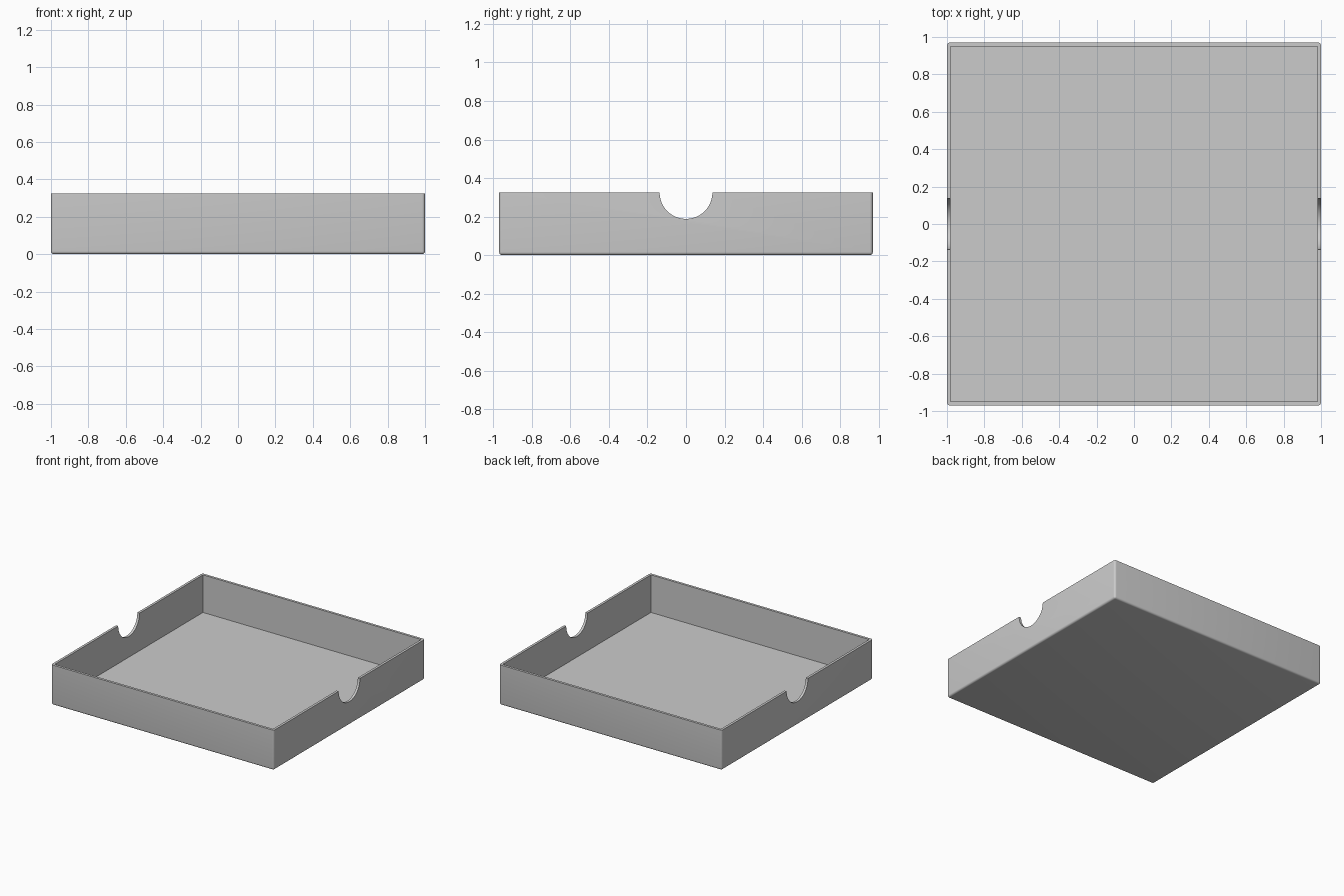
import bpy
import math

default = bpy.data.objects.get("Cube")
if default:
    bpy.data.objects.remove(default, do_unlink=True)

WIDTH, DEPTH, HEIGHT = 2.0, 1.94, 0.325
WALL, ROUND, NOTCH = 0.02, 0.016, 0.137

# Single grey material
grey = bpy.data.materials.new("light grey")
grey.use_nodes = True
colour = (0.6, 0.6, 0.6, 1)
grey.diffuse_color = colour
grey.node_tree.nodes["Principled BSDF"].inputs["Base Color"].default_value = colour


def box(name, size, z):
    bpy.ops.mesh.primitive_cube_add(size=1, location=(0, 0, z))
    ob = bpy.context.object
    ob.name = name
    ob.scale = size
    bpy.ops.object.transform_apply(location=True, scale=True)
    return ob


def cut(target, cutter):
    mod = target.modifiers.new(cutter.name, "BOOLEAN")
    mod.operation = "DIFFERENCE"
    mod.solver = "EXACT"
    mod.object = cutter
    bpy.context.view_layer.objects.active = target
    bpy.ops.object.modifier_apply(modifier=mod.name)
    bpy.data.objects.remove(cutter, do_unlink=True)


# Solid tray body, taller than needed so the top trim leaves a sharp rim
tray = box("tray", (WIDTH, DEPTH, HEIGHT * 2), HEIGHT)
tray.data.materials.append(grey)
bevel = tray.modifiers.new("rounded edges", "BEVEL")
bevel.width = ROUND
bevel.segments = 5
bpy.ops.object.modifier_apply(modifier=bevel.name)
cut(tray, box("top_trim", (3, 3, HEIGHT * 2), HEIGHT * 2))

# Hollow interior
cut(tray, box("cavity", (WIDTH - 2 * WALL, DEPTH - 2 * WALL, HEIGHT * 2), HEIGHT + WALL))

# Half-round finger notches through both side walls
bpy.ops.mesh.primitive_cylinder_add(vertices=64, radius=NOTCH, depth=3,
                                    location=(0, 0, HEIGHT),
                                    rotation=(0, math.pi / 2, 0))
notch = bpy.context.object
notch.name = "finger_notch"
cut(tray, notch)

# Smooth the rounded edges, keep the rim and cavity crisp
bpy.ops.object.select_all(action="DESELECT")
tray.select_set(True)
bpy.context.view_layer.objects.active = tray
bpy.ops.object.shade_smooth_by_angle(angle=math.radians(30))
